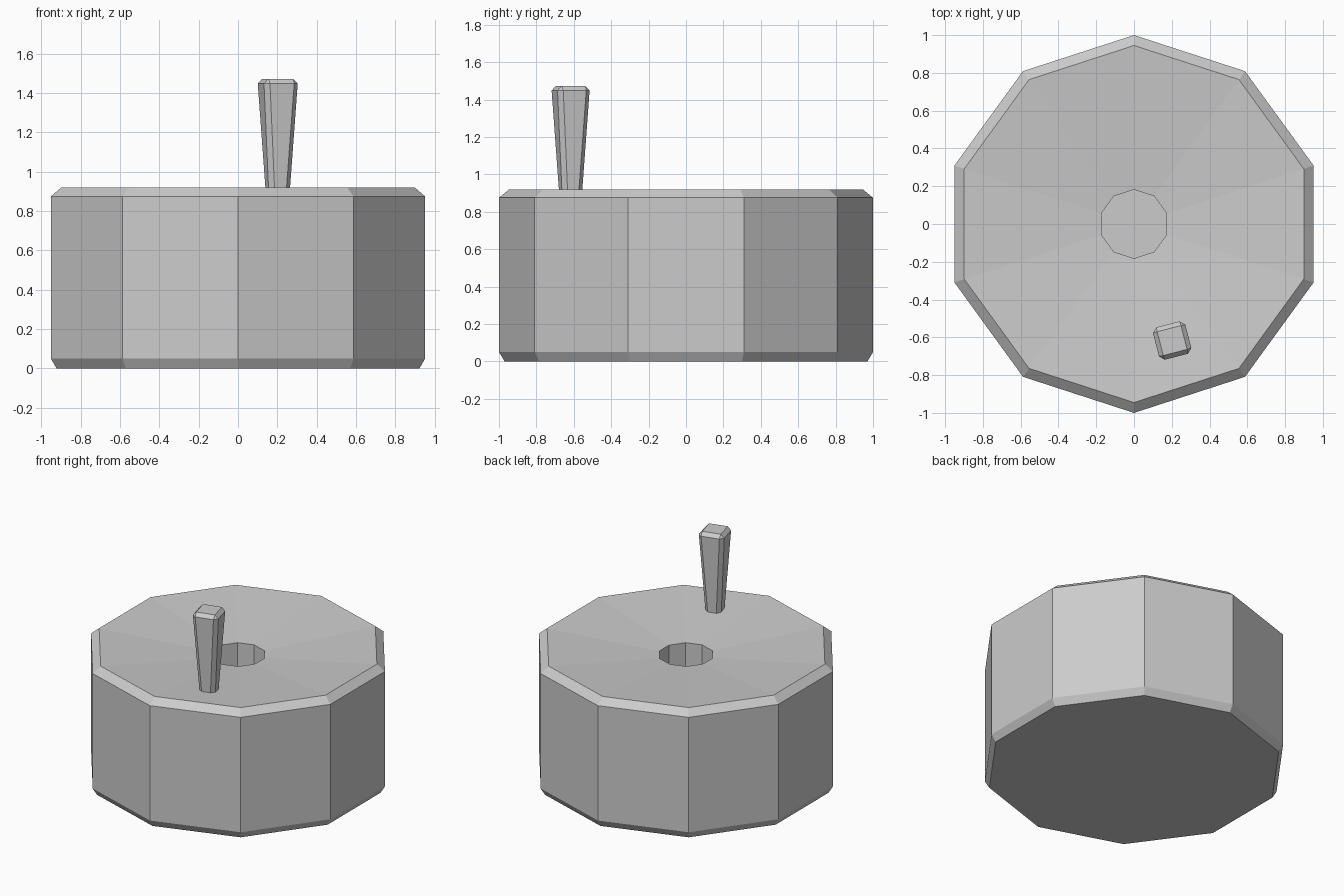
import bpy
import bmesh
from math import sin, cos, tau, radians

cube = bpy.data.objects.get("Cube")
if cube:
    bpy.data.objects.remove(cube, do_unlink=True)

stone = bpy.data.materials.new("stone_grey")
stone.use_nodes = True
GREY = (0.6, 0.6, 0.6, 1)
stone.diffuse_color = GREY
stone.node_tree.nodes["Principled BSDF"].inputs["Base Color"].default_value = GREY


def add_object(name, bm):
    bmesh.ops.recalc_face_normals(bm, faces=bm.faces)
    mesh = bpy.data.meshes.new(name)
    bm.to_mesh(mesh)
    bm.free()
    mesh.materials.append(stone)
    obj = bpy.data.objects.new(name, mesh)
    bpy.context.collection.objects.link(obj)
    return obj


def lathe(name, profile, sides):
    """Turn a (radius, z) profile into a faceted solid, capped at both ends."""
    bm = bmesh.new()
    rings = [[bm.verts.new((r * sin(tau * i / sides), r * cos(tau * i / sides), z))
              for i in range(sides)] for r, z in profile]
    for low, high in zip(rings, rings[1:]):
        for i in range(sides):
            j = (i + 1) % sides
            bm.faces.new((low[i], low[j], high[j], high[i]))
    bm.faces.new(rings[0])
    bm.faces.new(rings[-1])
    return add_object(name, bm)


# Millstone: chamfered ten-sided drum, dished top and central grain hole
lathe("millstone", [(0.97, 0), (1, 0.05), (1, 0.875), (0.945, 0.92),
                    (0.182, 0.86), (0.182, 0.45)], 10)

# Handle: tapered square peg with chamfered edges, sunk into the dish
BASE_Z, TOP_Z = 0.86, 1.473
bm = bmesh.new()
bmesh.ops.create_cube(bm, size=2)
for v in bm.verts:
    half = 0.09 if v.co.z > 0 else 0.053
    v.co = (v.co.x * half, v.co.y * half, TOP_Z - BASE_Z if v.co.z > 0 else 0)
bmesh.ops.bevel(bm, geom=bm.edges[:], offset=0.025, segments=1,
                profile=0.5, affect='EDGES')
handle = add_object("handle", bm)
handle.location = (0.202, -0.617, BASE_Z)
handle.rotation_euler.z = radians(14.5)
